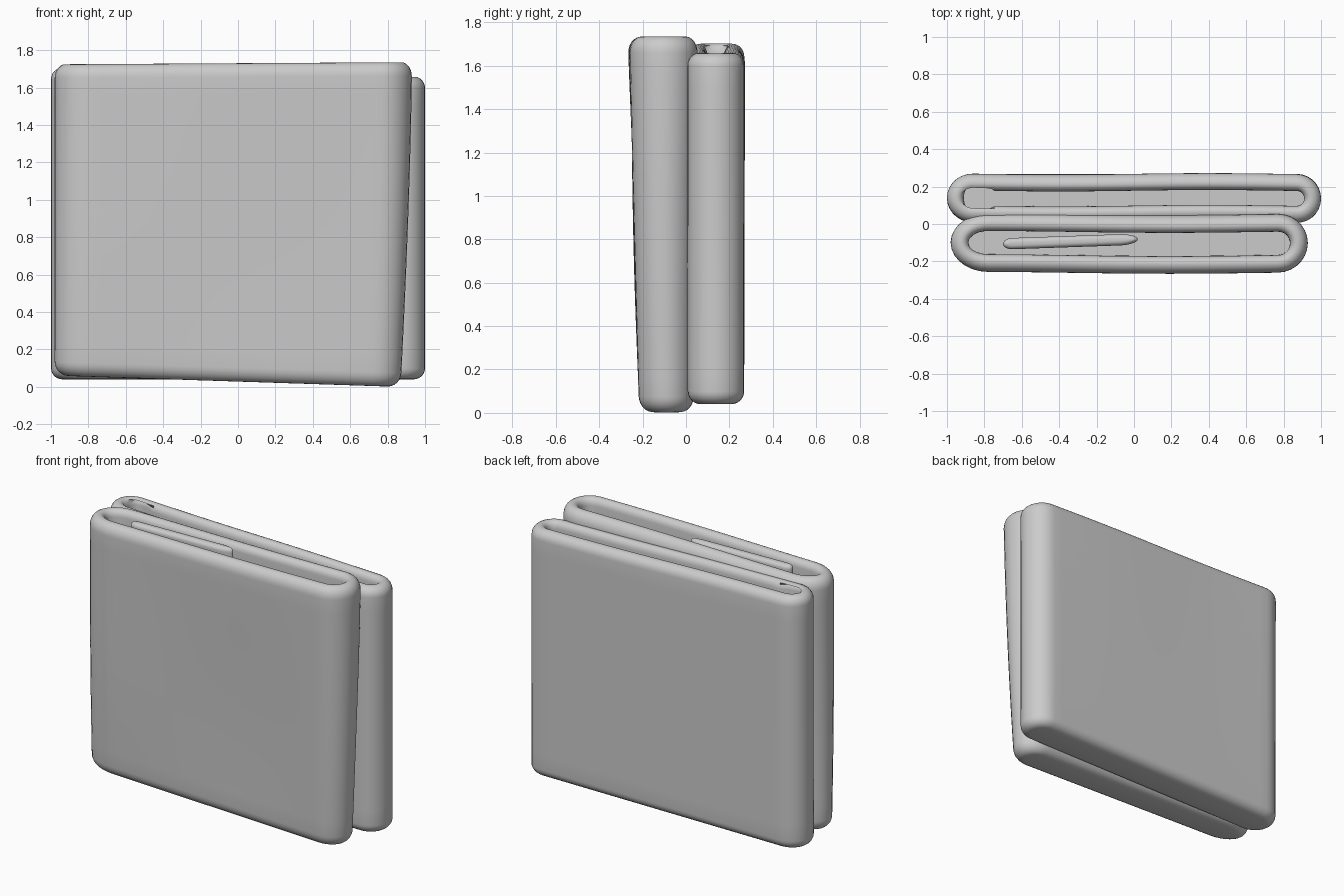
import bpy, bmesh
from math import sin, cos, pi, radians

cube = bpy.data.objects.get("Cube")
if cube:
    bpy.data.objects.remove(cube)


def outline(left, right, half, round_left, round_right, inset, arc=14, straight=30):
    """Flat loop with two elliptical ends, shrunk by inset."""
    h = half - inset
    pts = []
    for side, end, radius in ((1, right, round_right), (-1, left, round_left)):
        rx = radius - inset
        centre = end - side * radius
        for i in range(arc + 1):
            a = -pi / 2 + pi * i / arc
            pts.append((centre + side * rx * cos(a), side * h * sin(a)))
        start, stop = centre, (left + round_left if side > 0 else right - round_right)
        for i in range(1, straight):
            pts.append((start + (stop - start) * i / straight, side * h))
    return pts


def folded_pad(name, left, right, half, ends, height, corner, groove, bend, pinch=None):
    """Loft from the bottom, up the sides, over the rim and down into the groove."""
    rows = []
    for i in range(7):
        a = pi / 2 * i / 6
        rows.append((corner * (1 - sin(a)), corner * (1 - cos(a)), False))
    for i in range(1, 16):
        rows.append((0, corner + (height - 2 * corner) * i / 16, False))
    crest = groove * 0.6 if groove else corner
    for i in range(7):
        a = pi / 2 * i / 6
        rows.append((crest * (1 - cos(a)), height - corner * (1 - sin(a)), False))
    if groove:
        for i in range(1, 6):
            a = pi / 2 * i / 5
            rows.append((crest + (groove - crest) * sin(a),
                         height - 0.045 * (1 - cos(a)), i > 2))
        rows.append((groove, height - 0.12, True))

    bm = bmesh.new()
    loops = []
    for inset, z, inner in rows:
        loop = []
        for x, y in outline(left, right, half, *ends, inset):
            if inner and pinch:
                y *= pinch(x)
            loop.append(bm.verts.new(bend(x, y, z)))
        loops.append(loop)
    count = len(loops[0])
    for low, high in zip(loops, loops[1:]):
        for i in range(count):
            j = (i + 1) % count
            bm.faces.new((low[i], low[j], high[j], high[i]))
    bm.faces.new(loops[0][::-1])
    bm.faces.new(loops[-1])
    bmesh.ops.recalc_face_normals(bm, faces=bm.faces)

    mesh = bpy.data.meshes.new(name)
    bm.to_mesh(mesh)
    bm.free()
    obj = bpy.data.objects.new(name, mesh)
    bpy.context.collection.objects.link(obj)
    bpy.ops.object.select_all(action="DESELECT")
    obj.select_set(True)
    bpy.context.view_layer.objects.active = obj
    bpy.ops.object.shade_smooth_by_angle(angle=radians(50))
    return obj


def bend_front(x, y, z):
    # Thinner and lower towards the bottom, with a soft sideways drift
    down = 1 - z / 1.73
    wide = 1 - 0.2 * down
    ripple = 0.006 * sin(3 * x + 1) * sin(2.5 * z)
    if x > 0:
        x *= 1 - 0.065 * down ** 1.5
    return (x, -0.105 + 0.015 * down + y * wide + ripple,
            z + down * (0.028 - 0.033 * x) + 0.006 * x * (1 - down))


def bend_back(x, y, z):
    # Top edge slopes down towards the left-hand side
    up = z / 1.64
    return (x, 0.138 + y + 0.004 * sin(4 * x) * up, 0.04 + z - up * 0.024 * x)


def pocket(x):
    # Wider hollow at one end of the groove, closed off from the rest
    if x < -0.8:
        return 1.8
    return 0.35 if x < -0.76 else 1.0


# Two thick folded halves
folded_pad("front_half", -0.98, 0.93, 0.158, (0.2, 0.16), 1.73, 0.075, 0.095, bend_front)
folded_pad("back_half", -1.0, 1.0, 0.13, (0.14, 0.13), 1.64, 0.06, 0.09, bend_back, pocket)


# Inner layer tucked into the front groove
def bend_layer(x, y, z):
    return (x, y - 0.082 + 0.035 * x, z + 1.52)


folded_pad("inner_layer", -0.7, 0.02, 0.03, (0.05, 0.1), 0.2, 0.025, 0, bend_layer)
